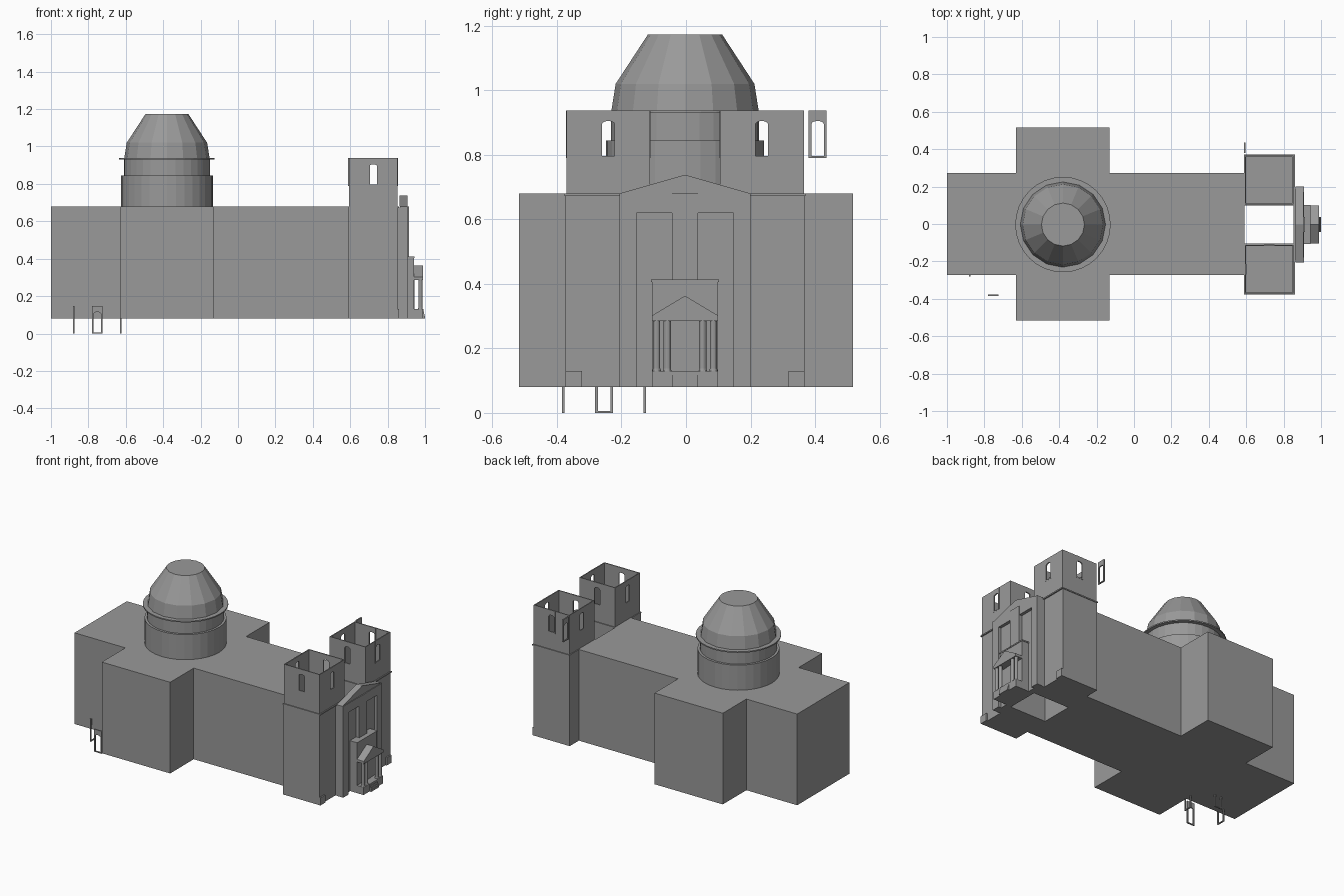
import bpy, bmesh, math
from mathutils import Matrix

if "Cube" in bpy.data.objects:
    bpy.data.objects.remove(bpy.data.objects["Cube"])

CY = -0.003          # centre line of the church
TX, TY = 0.724, 0.238  # tower centre, mirrored in y
AXES = {
    'x': Matrix(((0, 0, 1), (1, 0, 0), (0, 1, 0))).to_4x4(),   # outline in y,z
    'y': Matrix(((1, 0, 0), (0, 0, -1), (0, 1, 0))).to_4x4(),  # outline in x,z
    'z': Matrix.Identity(4),                                   # outline in x,y
}
STONE = bpy.data.materials.new("dark_stone")
STONE.diffuse_color = (0.32, 0.32, 0.32, 1)
STONE.use_nodes = True
STONE.node_tree.nodes["Principled BSDF"].inputs["Base Color"].default_value = STONE.diffuse_color


def add_mesh(name, mesh):
    """Link a flat-shaded stone part."""
    mesh.materials.clear()
    mesh.materials.append(STONE)
    mesh.shade_flat()
    ob = bpy.data.objects.new(name, mesh)
    bpy.context.scene.collection.objects.link(ob)
    return ob


def panel(name, loops, axis, loc, depth):
    """Extrude outline loops (first is outer, others are holes) along an axis."""
    cu = bpy.data.curves.new(name, 'CURVE')
    cu.dimensions = '2D'
    cu.fill_mode = 'BOTH'
    cu.extrude = depth / 2
    for pts in loops:
        sp = cu.splines.new('POLY')
        sp.points.add(len(pts) - 1)
        for p, (a, b) in zip(sp.points, pts):
            p.co = (a, b, 0, 1)
        sp.use_cyclic_u = True
    tmp = bpy.data.objects.new(name + "_outline", cu)
    bpy.context.scene.collection.objects.link(tmp)
    dg = bpy.context.evaluated_depsgraph_get()
    me = bpy.data.meshes.new_from_object(tmp.evaluated_get(dg))
    bpy.data.objects.remove(tmp)
    me.transform(Matrix.Translation(loc) @ AXES[axis])
    # weld the caps to the sides
    bm = bmesh.new()
    bm.from_mesh(me)
    bmesh.ops.remove_doubles(bm, verts=bm.verts, dist=1e-5)
    bmesh.ops.recalc_face_normals(bm, faces=bm.faces)
    bm.to_mesh(me)
    bm.free()
    return add_mesh(name, me)


def box(name, x, y, z):
    bm = bmesh.new()
    bmesh.ops.create_cube(bm, size=1)
    for v in bm.verts:
        v.co = [(r[0] + r[1]) / 2 + c * (r[1] - r[0]) for c, r in zip(v.co, (x, y, z))]
    me = bpy.data.meshes.new(name)
    bm.to_mesh(me)
    bm.free()
    return add_mesh(name, me)


def lathe(name, profile, loc, n):
    bm = bmesh.new()
    rings = [[bm.verts.new((loc[0] + r * math.cos(2 * math.pi * i / n),
                            loc[1] + r * math.sin(2 * math.pi * i / n), z))
              for i in range(n)] for r, z in profile]
    for a, b in zip(rings, rings[1:]):
        for i in range(n):
            j = (i + 1) % n
            bm.faces.new((a[i], a[j], b[j], b[i]))
    bm.faces.new(rings[0][::-1])
    bm.faces.new(rings[-1])
    me = bpy.data.meshes.new(name)
    bm.to_mesh(me)
    bm.free()
    return add_mesh(name, me)


def rect(a0, a1, b0, b1):
    return [(a0, b0), (a1, b0), (a1, b1), (a0, b1)]


def arch(w, z0, z1, rise):
    """Window opening with a shallow arched head."""
    head = [(w * math.cos(t * math.pi / 6), z1 - rise + rise * math.sin(t * math.pi / 6))
            for t in range(7)]
    return [(-w, z0), (w, z0)] + head


def window_frame(name, axis, x, y, z):
    panel(name, [rect(-0.028, 0.028, 0, 0.148), arch(0.0195, 0.006, 0.115, 0.01)],
          axis, (x, y, z), 0.008)


# Cross-shaped main body
right = [(0.59, 0.272), (-0.132, 0.272), (-0.132, 0.517), (-0.63, 0.517),
         (-0.63, 0.272), (-1, 0.272)]
cross = right + [(x, -y) for x, y in reversed(right)]
panel("main_body", [cross], 'z', (0, 0, 0.38), 0.60)

# Drum and dome
DOME = (-0.38, CY)
lathe("lower_drum", [(0.245, 0.68), (0.245, 0.845)], DOME, 32)
lathe("upper_drum", [(0.23, 0.845), (0.23, 0.935)], DOME, 32)
lathe("dome_cornice", [(0.255, 0.93), (0.255, 0.938)], DOME, 32)
lathe("dome", [(0.228, 0.938), (0.215, 1.02), (0.115, 1.173)], DOME, 16)

# Twin towers with open belfries
H = 0.130
for side, s in (("south", -1), ("north", 1)):
    cy = CY + s * TY
    box(side + "_tower_shaft", (0.59, 0.853), (cy - 0.132, cy + 0.132), (0.08, 0.672))
    box(side + "_tower_cornice", (0.589, 0.861), (cy - 0.136, cy + 0.136), (0.672, 0.68))
    ends = sorted((CY + s * 0.32, CY + s * 0.37))
    box(side + "_tower_plinth", (0.84, 0.862), ends, (0.08, 0.13))
    hole = arch(0.0195, 0.796, 0.905, 0.01)
    for d in (-1, 1):
        for axis, x, y in (('x', TX + d * (H - 0.003), cy), ('y', TX, cy + d * (H - 0.003))):
            panel(side + "_belfry_wall", [rect(-H, H, 0.68, 0.938), hole], axis, (x, y, 0), 0.006)
            if (side, axis, d) != ("north", 'x', -1):
                window_frame(side + "_belfry_frame", axis, x, y, 0.79)

# Detached window frames
window_frame("loose_frame_high", 'x', 0.592, 0.408, 0.79)
for d in (-1, 1):
    window_frame("loose_frame_side", 'x', -0.752 + d * 0.126, -0.254, 0)
    window_frame("loose_frame_front", 'y', -0.752, -0.254 + d * 0.126, 0)

# Facade between the towers, with recessed panel, central strip and gable
facade = [(-0.203, 0.08), (-0.15, 0.08), (-0.15, 0.62), (0.15, 0.62), (0.15, 0.08),
          (0.203, 0.08), (0.203, 0.68), (-0.203, 0.68)]
panel("facade_front", [facade], 'x', (0.888, CY, 0), 0.044)
box("facade_recess", (0.853, 0.89), (CY - 0.2, CY + 0.2), (0.08, 0.675))
box("facade_strip", (0.87, 0.913), (CY - 0.04, CY + 0.04), (0.40, 0.68))
panel("facade_gable", [[(-0.203, 0.68), (0.203, 0.68), (0, 0.738)]], 'x', (0.885, CY, 0), 0.042)

# Entrance porch
box("porch_block", (0.88, 0.94), (CY - 0.102, CY + 0.102), (0.08, 0.405))
box("porch_block_cap", (0.88, 0.943), (CY - 0.105, CY + 0.105), (0.405, 0.413))
box("porch_floor", (0.94, 0.988), (CY - 0.102, CY + 0.102), (0.08, 0.13))
panel("porch_gable", [[(-0.102, 0.285), (0.102, 0.285), (0.102, 0.302), (0, 0.363), (-0.102, 0.302)]],
      'x', (0.965, CY, 0), 0.05)
box("door", (0.93, 0.943), (CY - 0.04, CY + 0.04), (0.13, 0.285))
for s in (-1, 1):
    for off in (0.055, 0.088):
        lathe("porch_column", [(0.013, 0.13), (0.011, 0.138), (0.011, 0.285)],
              (0.975, CY + s * off), 12)
for i in range(4):
    box("entrance_step", (0.98, 1.0 - 0.003 * i), (CY - 0.04, CY + 0.04),
        (0.08 + 0.0125 * i, 0.0925 + 0.0125 * i))
